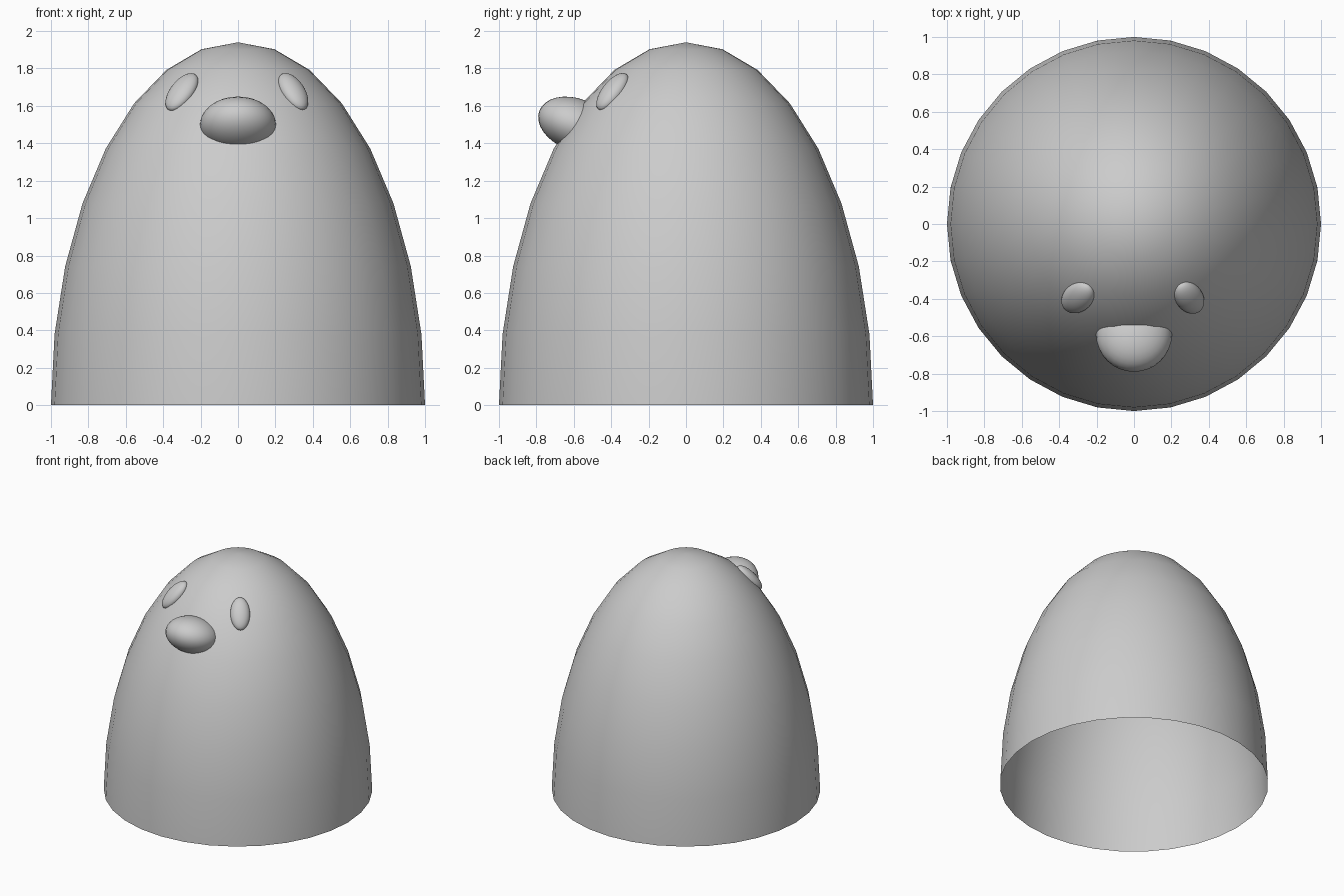
import bpy, bmesh
from math import radians, sin, cos
from mathutils import Matrix, Vector

if "Cube" in bpy.data.objects:
    bpy.data.objects.remove(bpy.data.objects["Cube"])

HEIGHT = 1.94


def ellipsoid(name, matrix, segments=32, rings=16, open_bottom=False):
    """Smooth sphere shaped by a matrix, optionally cut to an open dome."""
    bm = bmesh.new()
    bmesh.ops.create_uvsphere(bm, u_segments=segments, v_segments=rings, radius=1)
    if open_bottom:
        low = [v for v in bm.verts if v.co.z < -0.01]
        bmesh.ops.delete(bm, geom=low, context='VERTS')
    bm.transform(matrix)
    bm.normal_update()
    for f in bm.faces:
        f.smooth = True
    mesh = bpy.data.meshes.new(name)
    bm.to_mesh(mesh)
    bm.free()
    obj = bpy.data.objects.new(name, mesh)
    bpy.context.collection.objects.link(obj)
    return obj


def eye(name, centre, size, tilt):
    """Oval lying on the dome, its long axis running up the slope."""
    c = Vector(centre)
    normal = Vector((c.x, c.y, c.z / HEIGHT ** 2)).normalized()
    side = Vector((0, 0, 1)).cross(normal).normalized()
    up = normal.cross(side)
    frame = Matrix((side, up, normal)).transposed().to_4x4()
    ellipsoid(name, Matrix.Translation(c) @ frame
              @ Matrix.Rotation(tilt, 4, 'Z') @ Matrix.Diagonal((*size, 1)))


# open dome body
ellipsoid("body", Matrix.Diagonal((1, 1, HEIGHT, 1)), open_bottom=True)

# nose, tipped slightly upwards
ellipsoid("nose", Matrix.Translation((0, -0.59, 1.5))
          @ Matrix.Rotation(radians(-21), 4, 'X')
          @ Matrix.Diagonal((0.203, 0.208, 0.139, 1)))

# eyes, the left one leaning a little more
eye("right_eye", (0.295, -0.393, 1.675), (0.073, 0.128, 0.05), 0)
eye("left_eye", (-0.30, -0.393, 1.673), (0.077, 0.13, 0.05), radians(-6))
